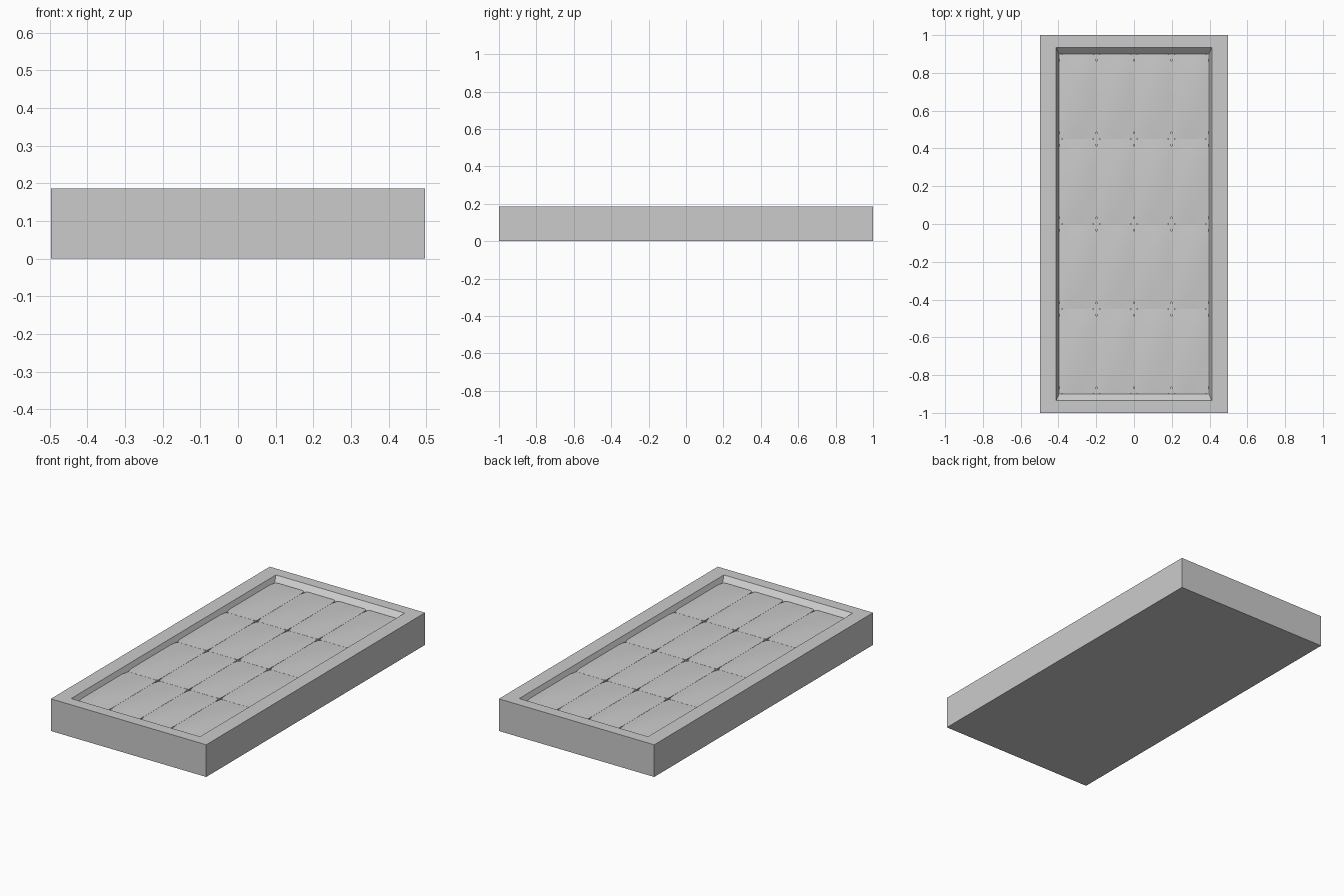
import bpy, bmesh

if "Cube" in bpy.data.objects:
    bpy.data.objects.remove(bpy.data.objects["Cube"])

TOP = 0.186
FLOOR = 0.153


def finish(bm, name):
    bmesh.ops.recalc_face_normals(bm, faces=bm.faces)
    mesh = bpy.data.meshes.new(name)
    bm.to_mesh(mesh)
    bm.free()
    obj = bpy.data.objects.new(name, mesh)
    bpy.context.collection.objects.link(obj)
    return obj


def ring(bm, hx, hy, z):
    return [bm.verts.new((sx * hx, sy * hy, z))
            for sx, sy in ((-1, -1), (1, -1), (1, 1), (-1, 1))]


# Tray frame: slab with a shallow, slope-sided recess
bm = bmesh.new()
rings = [ring(bm, *r) for r in ((0.497, 1.0, 0), (0.497, 1.0, TOP),
                                (0.412, 0.935, TOP), (0.397, 0.90, FLOOR))]
bm.faces.new(rings[0])
bm.faces.new(rings[-1])
for a, b in zip(rings, rings[1:]):
    for i in range(4):
        j = (i + 1) % 4
        bm.faces.new((a[i], a[j], b[j], b[i]))
finish(bm, "tray_frame")

# One pillow-topped tile, reused for the 4 x 4 grid
TW, TL = 0.397 / 4, 0.90 / 4      # half width and half length
EDGE, CROWN, N = 0.162, 0.008, 10
bm = bmesh.new()
bmesh.ops.create_grid(bm, x_segments=N, y_segments=N, size=1)
for v in bm.verts:
    u, w = v.co.x, v.co.y
    corner = abs(u) > 0.99 and abs(w) > 0.99
    trim = 0.005 if corner else 0.0005
    v.co = (u * (TW - trim), w * (TL - trim),
            EDGE + CROWN * (1 - u * u) * (1 - w * w) - (0.002 if corner else 0))
# Tile side walls down to the recess floor
rim = [e for e in bm.edges if e.is_boundary]
ext = bmesh.ops.extrude_edge_only(bm, edges=rim)
for v in ext["geom"]:
    if isinstance(v, bmesh.types.BMVert):
        v.co.z = FLOOR
tile = finish(bm, "tile")
bpy.context.view_layer.objects.active = tile
tile.select_set(True)
bpy.ops.object.shade_smooth_by_angle()

# Lay out the tiles
for i in range(4):
    for j in range(4):
        t = tile if i == j == 0 else tile.copy()
        if t is not tile:
            bpy.context.collection.objects.link(t)
        t.name = f"tile_{i + 1}_{j + 1}"
        t.location = ((2 * i - 3) * TW, (2 * j - 3) * TL, 0)
